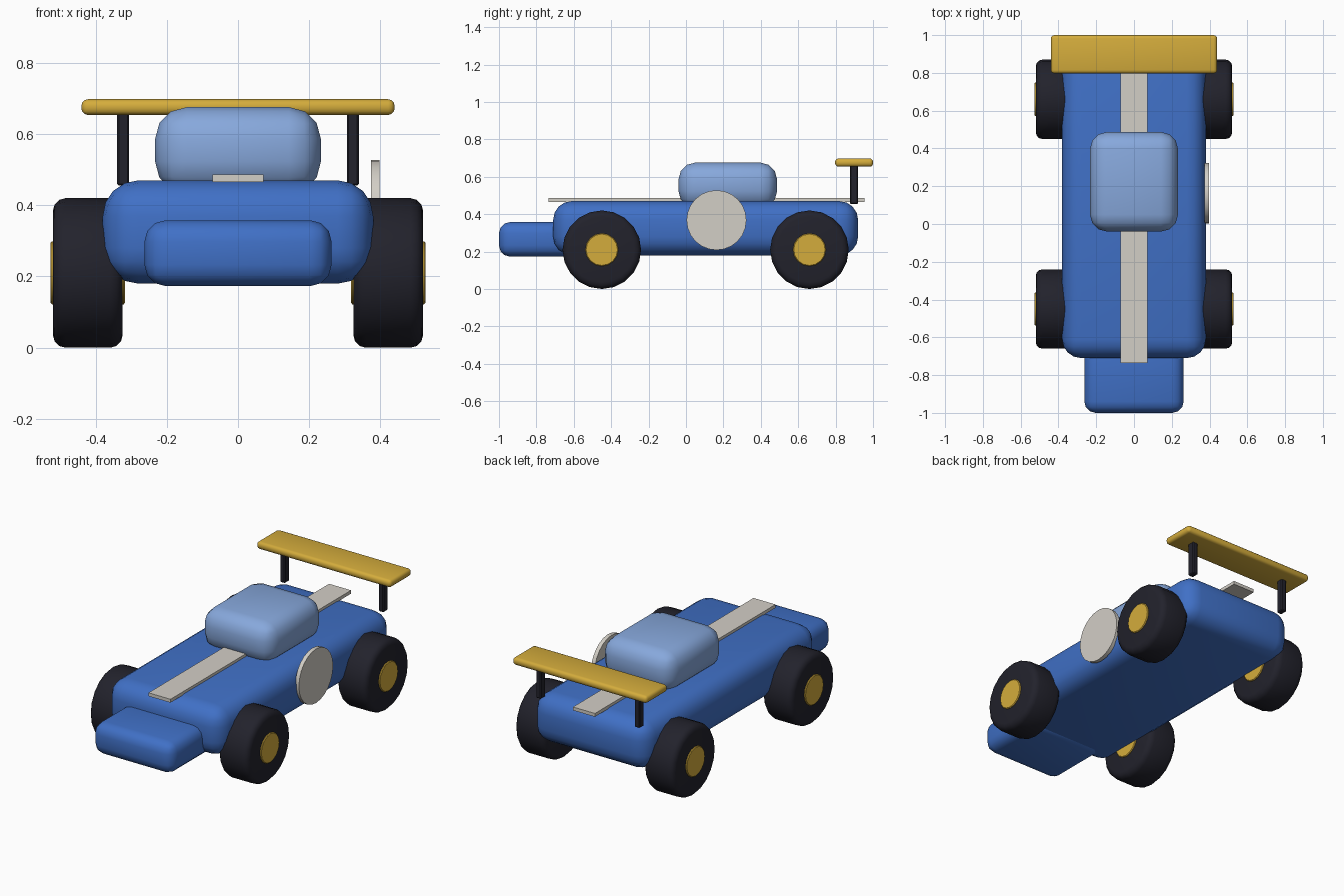
import bpy
import math

if "Cube" in bpy.data.objects:
    bpy.data.objects.remove(bpy.data.objects["Cube"], do_unlink=True)


def material(name, rgb):
    mat = bpy.data.materials.new(name)
    mat.use_nodes = True
    mat.diffuse_color = (*rgb, 1)
    bsdf = next(n for n in mat.node_tree.nodes if n.type == "BSDF_PRINCIPLED")
    bsdf.inputs["Base Color"].default_value = (*rgb, 1)
    return mat


BLUE = material("body blue", (0.051, 0.162, 0.565))
GLASS = material("canopy light blue", (0.242, 0.392, 0.716))
GOLD = material("gold", (0.658, 0.413, 0.045))
BLACK = material("tyre black", (0.016, 0.016, 0.025))
CREAM = material("cream grey", (0.65, 0.62, 0.565))


def finish(obj, name, mat, bevel, segments):
    """Name, colour, bevel and smooth a new primitive."""
    obj.name = name
    obj.data.materials.append(mat)
    bpy.ops.object.transform_apply(location=False, rotation=True, scale=True)
    if bevel:
        mod = obj.modifiers.new("rounded edges", "BEVEL")
        mod.width = bevel
        mod.segments = segments
        mod.limit_method = "ANGLE"
        mod.angle_limit = math.radians(40)
        bpy.ops.object.modifier_apply(modifier=mod.name)
    bpy.ops.object.shade_smooth_by_angle(angle=math.radians(35))
    return obj


def box(name, mat, x, y, z, bevel=0, segments=3):
    """Rounded box from its (min, max) range on each axis."""
    ranges = (x, y, z)
    bpy.ops.mesh.primitive_cube_add(size=1, location=[(a + b) / 2 for a, b in ranges])
    obj = bpy.context.object
    obj.scale = [b - a for a, b in ranges]
    return finish(obj, name, mat, bevel, segments)


def disc(name, mat, centre, radius, width, sides, bevel=0, segments=2):
    """Cylinder lying along x."""
    bpy.ops.mesh.primitive_cylinder_add(vertices=sides, radius=radius, depth=width,
                                        location=centre, rotation=(0, math.pi / 2, 0))
    return finish(bpy.context.object, name, mat, bevel, segments)


# Bodywork
box("body", BLUE, (-0.38, 0.38), (-0.71, 0.92), (0.18, 0.47), 0.1, 4)
box("nose", BLUE, (-0.263, 0.263), (-1.0, -0.55), (0.173, 0.358), 0.06, 3)
box("canopy", GLASS, (-0.233, 0.233), (-0.04, 0.487), (0.433, 0.676), 0.09, 3)

# Trim: centre stripe and the single side roundel
box("stripe", CREAM, (-0.072, 0.072), (-0.735, 0.955), (0.466, 0.486))
disc("side_roundel", CREAM, (0.385, 0.163, 0.368), 0.16, 0.024, 24)

# Rear wing
box("rear_wing", GOLD, (-0.44, 0.44), (0.797, 1.0), (0.654, 0.698), 0.018, 3)

# Mirrored wing struts, wheels and hubs
for side, sign in (("left", 1), ("right", -1)):
    x = sign * 0.323
    box(side + "_wing_strut", BLACK, (x - 0.017, x + 0.017), (0.876, 0.92),
        (0.455, 0.66), 0.005, 1)
    for end, y in (("front", -0.45), ("rear", 0.66)):
        centre = (sign * 0.422, y, 0.21)
        disc(f"{end}_{side}_wheel", BLACK, centre, 0.21, 0.196, 20, 0.035, 3)
        disc(f"{end}_{side}_hub", GOLD, centre, 0.088, 0.21, 16, 0.004, 1)
